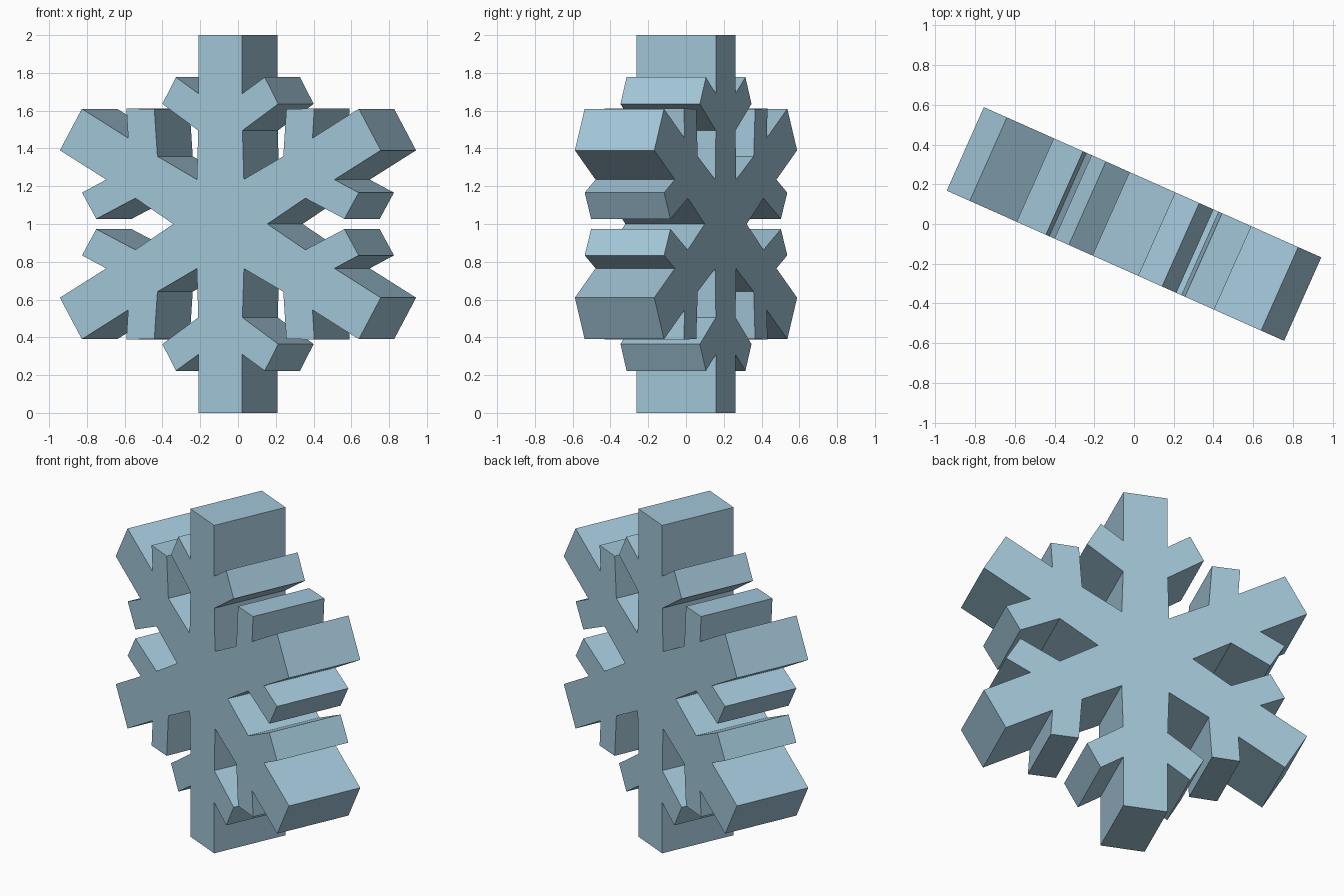
import bpy, bmesh, math
from mathutils import Matrix, Vector

if "Cube" in bpy.data.objects:
    bpy.data.objects.remove(bpy.data.objects["Cube"])

HALF_DEPTH = 0.23
TURN = math.radians(-24)

ice = bpy.data.materials.new("ice blue")
ice.diffuse_color = (0.36, 0.56, 0.68, 1)
ice.use_nodes = True
ice.node_tree.nodes["Principled BSDF"].inputs["Base Color"].default_value = ice.diffuse_color

# right half of the upright arm: valley, branch, tip
half_arm = [(0.136, 0.236), (0.128, 0.495), (0.336, 0.636),
            (0.257, 0.777), (0.127, 0.69), (0.127, 1.0)]
# mirrored left half runs from the tip back down; the next arm supplies its valley
arm = half_arm + [(-x, z) for x, z in reversed(half_arm[1:])]

# six arms around the centre make one closed outline
outline = []
for i in range(6):
    turn = Matrix.Rotation(math.radians(60 * i), 2)
    outline += [turn @ Vector(p) for p in arm]

# extrude the outline through its depth
bm = bmesh.new()
face = bm.faces.new([bm.verts.new((p.x, -HALF_DEPTH, p.y)) for p in outline])
result = bmesh.ops.extrude_face_region(bm, geom=[face])
back = [v for v in result["geom"] if isinstance(v, bmesh.types.BMVert)]
bmesh.ops.translate(bm, verts=back, vec=(0, 2 * HALF_DEPTH, 0))
bmesh.ops.recalc_face_normals(bm, faces=bm.faces)

# turn about the vertical axis and stand on the ground
bmesh.ops.transform(bm, verts=bm.verts,
                    matrix=Matrix.Translation((0, 0, 1)) @ Matrix.Rotation(TURN, 4, 'Z'))
mesh = bpy.data.meshes.new("snowflake")
bm.to_mesh(mesh)
bm.free()
mesh.materials.append(ice)
snowflake = bpy.data.objects.new("snowflake", mesh)
bpy.context.collection.objects.link(snowflake)
